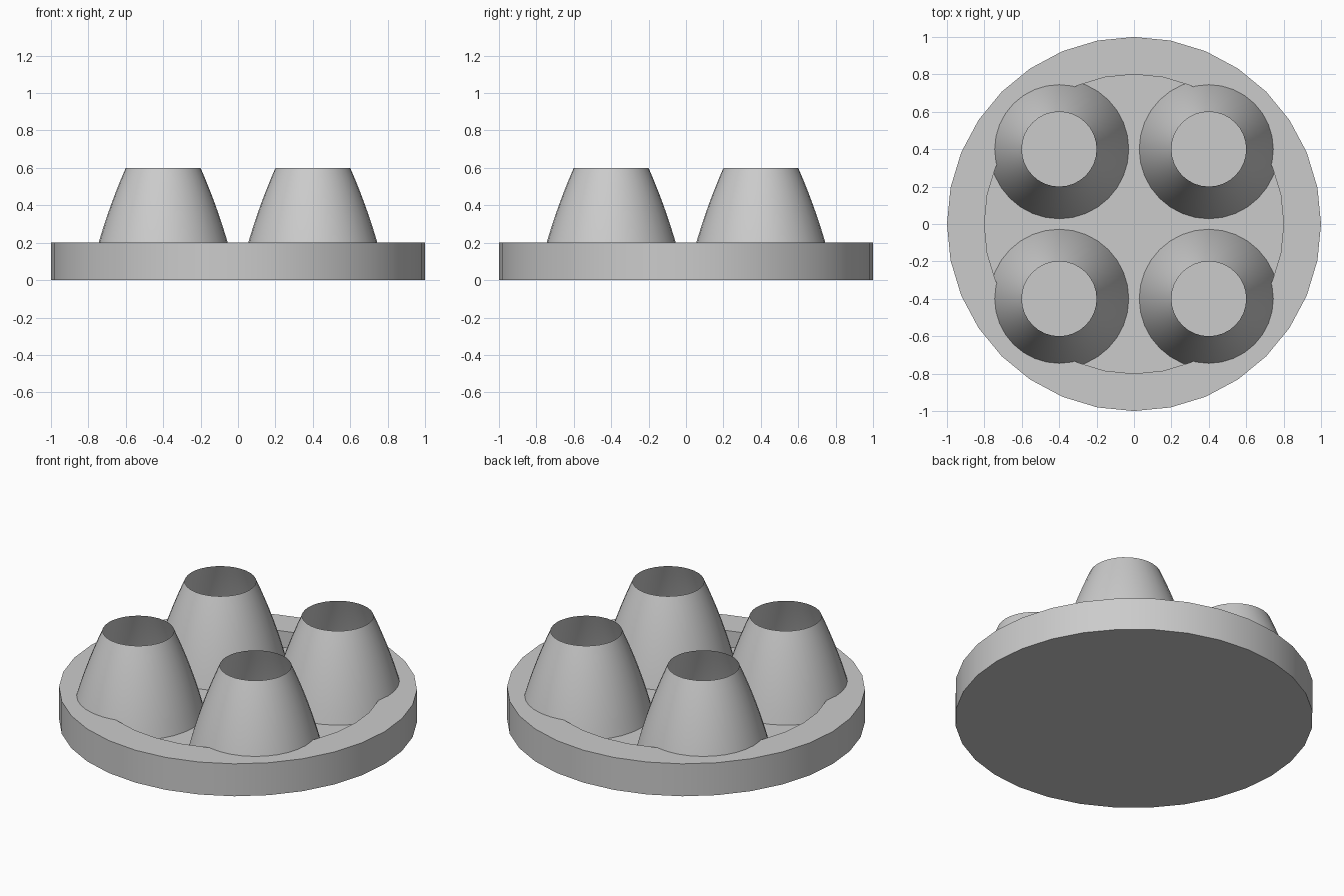
import bpy, bmesh, math

cube = bpy.data.objects.get("Cube")
if cube:
    bpy.data.objects.remove(cube, do_unlink=True)

SIDES = 32
COLOUR = (0.6, 0.6, 0.6, 1.0)

grey = bpy.data.materials.new("light grey")
grey.use_nodes = True
grey.diffuse_color = COLOUR
grey.node_tree.nodes["Principled BSDF"].inputs["Base Color"].default_value = COLOUR


def lathe(name, profile, location=(0, 0, 0), close_ends=False):
    """Turn (radius, height) points around z into a smooth-shaded object."""
    bm = bmesh.new()
    rings = [[bm.verts.new((r * math.cos(2 * math.pi * i / SIDES),
                            r * math.sin(2 * math.pi * i / SIDES), z))
              for i in range(SIDES)] for r, z in profile]
    for low, high in zip(rings, rings[1:]):
        for i in range(SIDES):
            j = (i + 1) % SIDES
            bm.faces.new((low[i], low[j], high[j], high[i]))
    if close_ends:
        bm.faces.new(rings[0][::-1])
        bm.faces.new(rings[-1])
    mesh = bpy.data.meshes.new(name)
    bm.to_mesh(mesh)
    bm.free()
    mesh.materials.append(grey)
    obj = bpy.data.objects.new(name, mesh)
    obj.location = location
    bpy.context.collection.objects.link(obj)
    bpy.ops.object.select_all(action="DESELECT")
    obj.select_set(True)
    bpy.context.view_layer.objects.active = obj
    bpy.ops.object.shade_smooth_by_angle(angle=math.radians(30))
    return obj


# Round tray with a raised rim and a sunken floor
lathe("tray", [(1, 0), (1, 0.2), (0.8, 0.2), (0.8, 0.1)], close_ends=True)

# Four hollow flared cups, open at the top, standing on the floor
STEPS = 8
cup_profile = []
for k in range(STEPS + 1):
    drop = 0.5 * (1 - k / STEPS)
    cup_profile.append((0.2 + 0.4365 * drop - 0.185 * drop ** 2, 0.6 - drop))

for depth, y in (("front", -0.4), ("back", 0.4)):
    for side, x in (("right", -0.4), ("left", 0.4)):
        lathe(f"{depth}_{side}_cup", cup_profile, (x, y, 0))
